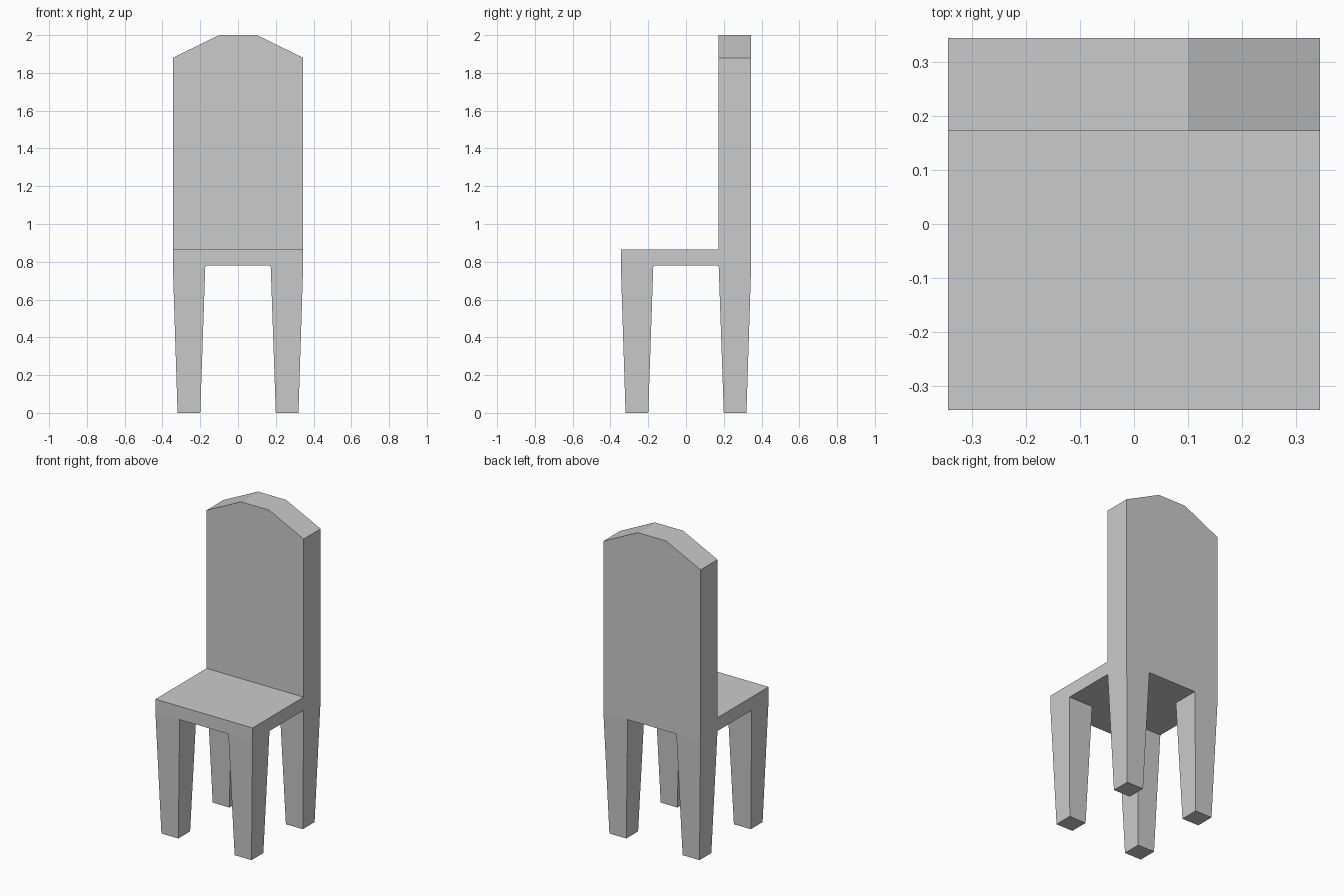
import bpy
import bmesh

cube = bpy.data.objects.get("Cube")
if cube:
    bpy.data.objects.remove(cube, do_unlink=True)

HALF = 0.345          # half width of the chair
INNER = 0.173         # inner edge of the legs and face of the backrest
SEAT_BOTTOM, SEAT_TOP = 0.78, 0.865

grey = bpy.data.materials.new("chair grey")
grey.use_nodes = True
colour = (0.6, 0.6, 0.6, 1)
grey.diffuse_color = colour
grey.node_tree.nodes["Principled BSDF"].inputs["Base Color"].default_value = colour


def loft(name, start, end):
    """Solid between two matching outlines."""
    bm = bmesh.new()
    a = [bm.verts.new(p) for p in start]
    b = [bm.verts.new(p) for p in end]
    bm.faces.new(a)
    bm.faces.new(b)
    for i in range(len(a)):
        j = (i + 1) % len(a)
        bm.faces.new((a[i], a[j], b[j], b[i]))
    bmesh.ops.recalc_face_normals(bm, faces=bm.faces)
    mesh = bpy.data.meshes.new(name)
    bm.to_mesh(mesh)
    bm.free()
    mesh.materials.append(grey)
    obj = bpy.data.objects.new(name, mesh)
    bpy.context.collection.objects.link(obj)
    return obj


def square(lo, hi, z, sx=1, sy=1):
    return [(sx * x, sy * y, z) for x, y in ((lo, lo), (hi, lo), (hi, hi), (lo, hi))]


# Seat slab
loft("seat", square(-HALF, HALF, SEAT_BOTTOM), square(-HALF, HALF, SEAT_TOP))

# Tall backrest with chamfered top corners
outline = [(-HALF, SEAT_TOP), (HALF, SEAT_TOP), (HALF, 1.88),
           (0.1, 2), (-0.1, 2), (-HALF, 1.88)]
loft("backrest", [(x, INNER, z) for x, z in outline],
     [(x, HALF, z) for x, z in outline])

# Four tapered legs
for side, sx in (("right", -1), ("left", 1)):
    for end, sy in (("front", -1), ("back", 1)):
        loft(f"{end}_{side}_leg", square(0.2, 0.32, 0, sx, sy),
             square(INNER, HALF, SEAT_BOTTOM, sx, sy))
